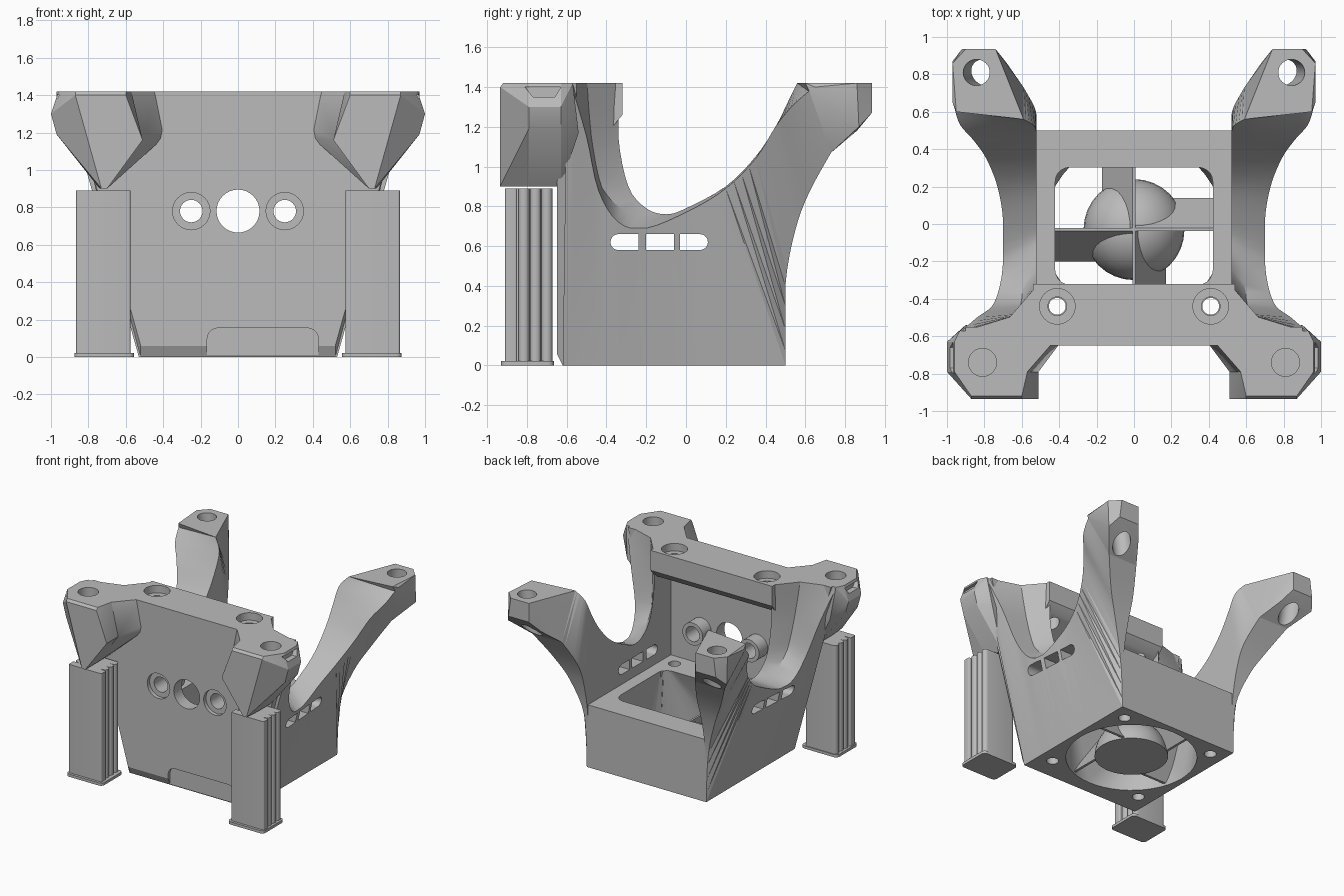
import bpy, bmesh, math
from math import cos, sin, pi
from mathutils import Vector, Matrix

if "Cube" in bpy.data.objects:
    bpy.data.objects.remove(bpy.data.objects["Cube"])

grey = bpy.data.materials.new("plain grey")
grey.use_nodes = True
grey.diffuse_color = (0.5, 0.5, 0.5, 1)
grey.node_tree.nodes["Principled BSDF"].inputs["Base Color"].default_value = (0.5, 0.5, 0.5, 1)
parts = []


def finish(name, bm, keep=True):
    bmesh.ops.recalc_face_normals(bm, faces=bm.faces[:])
    mesh = bpy.data.meshes.new(name)
    bm.to_mesh(mesh)
    bm.free()
    mesh.materials.append(grey)
    obj = bpy.data.objects.new(name, mesh)
    bpy.context.scene.collection.objects.link(obj)
    if keep:
        parts.append(obj)
    return obj


def hull(name, pts, keep=True):
    """Convex solid around the points."""
    bm = bmesh.new()
    for p in pts:
        bm.verts.new(p)
    bmesh.ops.remove_doubles(bm, verts=bm.verts[:], dist=0.0005)
    res = bmesh.ops.convex_hull(bm, input=bm.verts[:])
    junk = {g for g in res["geom_interior"] + res["geom_unused"] if isinstance(g, bmesh.types.BMVert)}
    bmesh.ops.delete(bm, geom=list(junk), context="VERTS")
    bmesh.ops.dissolve_limit(bm, angle_limit=0.01, verts=bm.verts[:], edges=bm.edges[:])
    return finish(name, bm, keep)


def box(x0, x1, y0, y1, z0, z1):
    return [(x, y, z) for x in (x0, x1) for y in (y0, y1) for z in (z0, z1)]


def rod(a, b, r, n=32):
    """Points of a cylinder from a to b."""
    a, b = Vector(a), Vector(b)
    turn = (b - a).to_track_quat("Z", "Y")
    offs = [turn @ Vector((r * cos(2 * pi * i / n), r * sin(2 * pi * i / n), 0)) for i in range(n)]
    return [e + o for e in (a, b) for o in offs]


def rounded(x0, x1, y0, y1, r, n=5):
    """Outline of a rounded rectangle."""
    out = []
    for k, (cx, cy) in enumerate([(x1 - r, y1 - r), (x0 + r, y1 - r), (x0 + r, y0 + r), (x1 - r, y0 + r)]):
        for i in range(n + 1):
            t = pi / 2 * (k + i / n)
            out.append((cx + r * cos(t), cy + r * sin(t)))
    return out


def prism(outline, z0, z1):
    return [(x, y, z) for z in (z0, z1) for x, y in outline]


def bake(obj):
    deps = bpy.context.evaluated_depsgraph_get()
    mesh = bpy.data.meshes.new_from_object(obj.evaluated_get(deps))
    obj.modifiers.clear()
    obj.data = mesh


def cut(obj, *shapes):
    tools = [hull("cutter", s, False) for s in shapes]
    for t in tools:
        m = obj.modifiers.new("cut", "BOOLEAN")
        m.operation, m.solver, m.object = "DIFFERENCE", "EXACT", t
    bake(obj)
    for t in tools:
        bpy.data.objects.remove(t)


def both_sides(obj):
    m = obj.modifiers.new("mirror", "MIRROR")
    m.use_mirror_merge = False
    bake(obj)


FAN_Y = -0.03
TOP = 1.42

# Base block with a round-to-square air duct and screw holes
base = hull("base_block", box(-0.52, 0.52, -0.6, 0.5, 0, 0.5))
duct = rod((0, FAN_Y, -0.01), (0, FAN_Y, 0.03), 0.48, 48) + prism(rounded(-0.42, 0.42, -0.32, 0.3, 0.07), 0.45, 0.51)
screws = [rod((s * 0.41, y, -0.1), (s * 0.41, y, top), 0.045)
          for s in (-1, 1) for y, top in ((-0.44, 0.7), (0.38, 0.3))]
cut(base, duct, *screws)

# Domed hub and slanted vanes inside the duct
bm = bmesh.new()
bmesh.ops.create_uvsphere(bm, u_segments=32, v_segments=16, radius=0.27)
bmesh.ops.bisect_plane(bm, geom=bm.verts[:] + bm.edges[:] + bm.faces[:],
                       plane_co=(0, 0, 0), plane_no=(0, 0, 1), clear_inner=True)
bmesh.ops.holes_fill(bm, edges=[e for e in bm.edges if e.is_boundary])
bmesh.ops.translate(bm, verts=bm.verts[:], vec=(0, FAN_Y, 0.01))
finish("fan_hub", bm)
for k in range(4):
    spin = Matrix.Translation((0, FAN_Y, 0)) @ Matrix.Rotation(k * pi / 2, 4, "Z")
    section = [(-0.17, 0.02), (-0.15, 0.02), (0.008, 0.3), (-0.008, 0.3)]
    hull("fan_vane", [spin @ Vector((x, y, z)) for y in (0, 0.47) for x, z in section])

# Front wall with bottom chamfer, cable recess and round openings
wall = hull("front_wall", [(s * x, y, z) for s in (-1, 1) for x, y, z in (
    (0.52, -0.62, 0), (0.52, -0.65, 0.06), (0.52, -0.65, 0.12), (0.9, -0.65, TOP),
    (0.52, -0.55, 0), (0.52, -0.55, 0.12), (0.9, -0.55, TOP))])
recess = [(x, y, z) for y in (-0.7, -0.625) for x, z in rounded(-0.165, 0.43, -0.2, 0.155, 0.06)]
eyes = [rod((s * 0.25, -0.7, 0.78), (s * 0.25, -0.4, 0.78), 0.06) for s in (-1, 1)]
sinks = [rod((s * 0.25, -0.7, 0.78), (s * 0.25, -0.62, 0.78), 0.1) for s in (-1, 1)]
cut(wall, recess, rod((0, -0.7, 0.78), (0, -0.4, 0.78), 0.115), *eyes, *sinks)

# Tubes behind the small openings
boss = hull("wall_tube", rod((0.25, -0.56, 0.78), (0.25, -0.44, 0.78), 0.09))
cut(boss, rod((0.25, -0.7, 0.78), (0.25, -0.3, 0.78), 0.06))
both_sides(boss)

# Top bar with countersunk holes
bar = hull("top_bar", [(x, y, z) for x in (-0.54, 0.54) for y, z in (
    (-0.65, TOP), (-0.32, TOP), (-0.32, 1.26), (-0.37, 1.2), (-0.56, 1.1), (-0.65, 1.1))])
for s in (-1, 1):
    cut(bar, rod((s * 0.41, -0.44, 1), (s * 0.41, -0.44, 1.6), 0.05),
        rod((s * 0.41, -0.44, 1.36), (s * 0.41, -0.44, 1.6), 0.095))

# Side wall sweeping up into the rear arm: inner edge, outer edge, lower edge
rows = [
    (.52, -.6, 1.42, .93, -.6, 1.42, .53, -.62, 0),
    (.52, -.33, 1.42, .93, -.58, 1.42, .53, -.58, 0),
    (.52, -.34, 1.15, .84, -.5, 1.15, .53, -.5, 0),
    (.52, -.29, .9, .76, -.44, .88, .53, -.42, 0),
    (.52, -.2, .79, .72, -.34, .72, .53, -.3, 0),
    (.52, -.1, .76, .7, -.2, .69, .53, -.15, 0),
    (.52, 0, .79, .7, .02, .78, .53, .1, 0),
    (.52, .2, .9, .73, .2, .89, .53, .5, 0),
    (.52, .35, 1.05, .79, .35, 1.04, .55, .5, .4),
    (.52, .45, 1.2, .86, .45, 1.2, .64, .55, .68),
    (.53, .52, 1.34, .93, .53, 1.3, .74, .62, .87),
    (.59, .56, 1.42, .96, .62, 1.38, .85, .73, 1.07)]


def blend(p, a, b, q, t):
    """Smooth interpolation from a to b that never overshoots."""
    v = 0.5 * (2 * a + (b - p) * t + (2 * p - 5 * a + 4 * b - q) * t * t + (3 * a - p - 3 * b + q) * t ** 3)
    return min(max(v, min(a, b)), max(a, b))


curve = [(rows[0], 0)]
last = len(rows) - 1
for i in range(1, last):
    near = rows[max(i - 1, 1)], rows[i], rows[i + 1], rows[min(i + 2, last)]
    for k in range(4):
        t = k / 4
        curve.append(([blend(*c, t) for c in zip(*near)], max(0, 0.08 * min(1, (5 - i - t) / 2))))
curve.append((rows[last], 0))

bm = bmesh.new()
loops = []
for row, dip in curve:
    inner, outer, low = Vector(row[0:3]), Vector(row[3:6]), Vector(row[6:9])
    mid = inner.lerp(outer, 0.35) - Vector((0, dip, 0))
    loops.append([bm.verts.new(p) for p in (inner, mid, outer, low, (inner.x, low.y, low.z))])
for a, b in zip(loops, loops[1:]):
    for j in range(5):
        k = (j + 1) % 5
        bm.faces.new((a[j], a[k], b[k], b[j]))
bm.faces.new(loops[0])
bm.faces.new(loops[-1])
bmesh.ops.triangulate(bm, faces=bm.faces[:])
side = finish("side_wall", bm)
slot = rounded(-0.38, 0.11, 0.58, 0.66, 0.04)
cut(side, *[[(x, min(max(y, a), a + 0.14), z) for x in (0.4, 0.9) for y, z in slot]
            for a in (-0.38, -0.2, -0.03)])
both_sides(side)

# Rear arm tip with a tilted screw hole
tip = hull("rear_arm_tip", [
    (.59, .56, TOP), (.95, .6, TOP), (.96, .62, 1.38), (.85, .73, 1.07), (.59, .73, 1.07),
    (.97, .65, 1.4), (.97, .86, TOP), (.9, .935, TOP), (.74, .935, TOP),
    (.97, .87, 1.2), (.92, .935, 1.27), (.74, .935, 1.27), (.68, .86, 1.18)])
cut(tip, rod((0.76, 0.81, 0.9), (0.855, 0.81, 1.5), 0.07))
both_sides(tip)

# Front corner posts, tapering down onto the legs
outer = [(.96, TOP), (1, 1.3), (.97, 1.19), (.87, 1.13), (.74, .9)]
middle = [(x, -0.79, z) for x, z in outer + [(.57, TOP), (.51, 1.16), (.7, .9)]]
front = [(x, -0.935, z) for x, z in ((.6, 1.4), (.87, 1.4), (.51, 1.16), (.7, .9), (.73, .9))]
rim = [(0.6, -0.92, TOP), (0.87, -0.92, TOP)]
back = [(x, -0.63, z) for x, z in outer + [(.43, TOP), (.39, 1.22), (.4, 1.17), (.7, .9)]]
rear = [(.93, -.57, TOP), (.9, -.54, 1.17)]
pocket = [(x, y, z) for x in (0.94, 1.1) for y, z in ((-.81, 1.4), (-.63, 1.4), (-.77, 1.35), (-.66, 1.35))]
for name, pts in (("post_front", middle + front + rim), ("post_back", middle + back + rear)):
    post = hull(name, pts)
    cut(post, rod((0.81, -0.74, 1.2), (0.81, -0.74, 1.6), 0.075), pocket)
    both_sides(post)

# Legs: a flat front slab, round-ended fins, a core and a foot
legs = [("leg_slab", rounded(.575, .865, -.91, -.85, .01), 0.89),
        ("leg_core", rounded(.62, .82, -.88, -.69, .01), 0.89),
        ("leg_foot", rounded(.555, .875, -.93, -.665, .03), 0.022)]
legs += [("leg_fin", rounded(.58, .86, y - .028, y + .028, .027), 0.89) for y in (-.815, -.757, -.7)]
for name, outline, height in legs:
    both_sides(hull(name, prism(outline, 0, height)))

# Smooth curved faces, keep hard edges
bpy.ops.object.select_all(action="DESELECT")
for obj in parts:
    obj.select_set(True)
bpy.context.view_layer.objects.active = parts[0]
bpy.ops.object.shade_smooth_by_angle(angle=math.radians(25))
